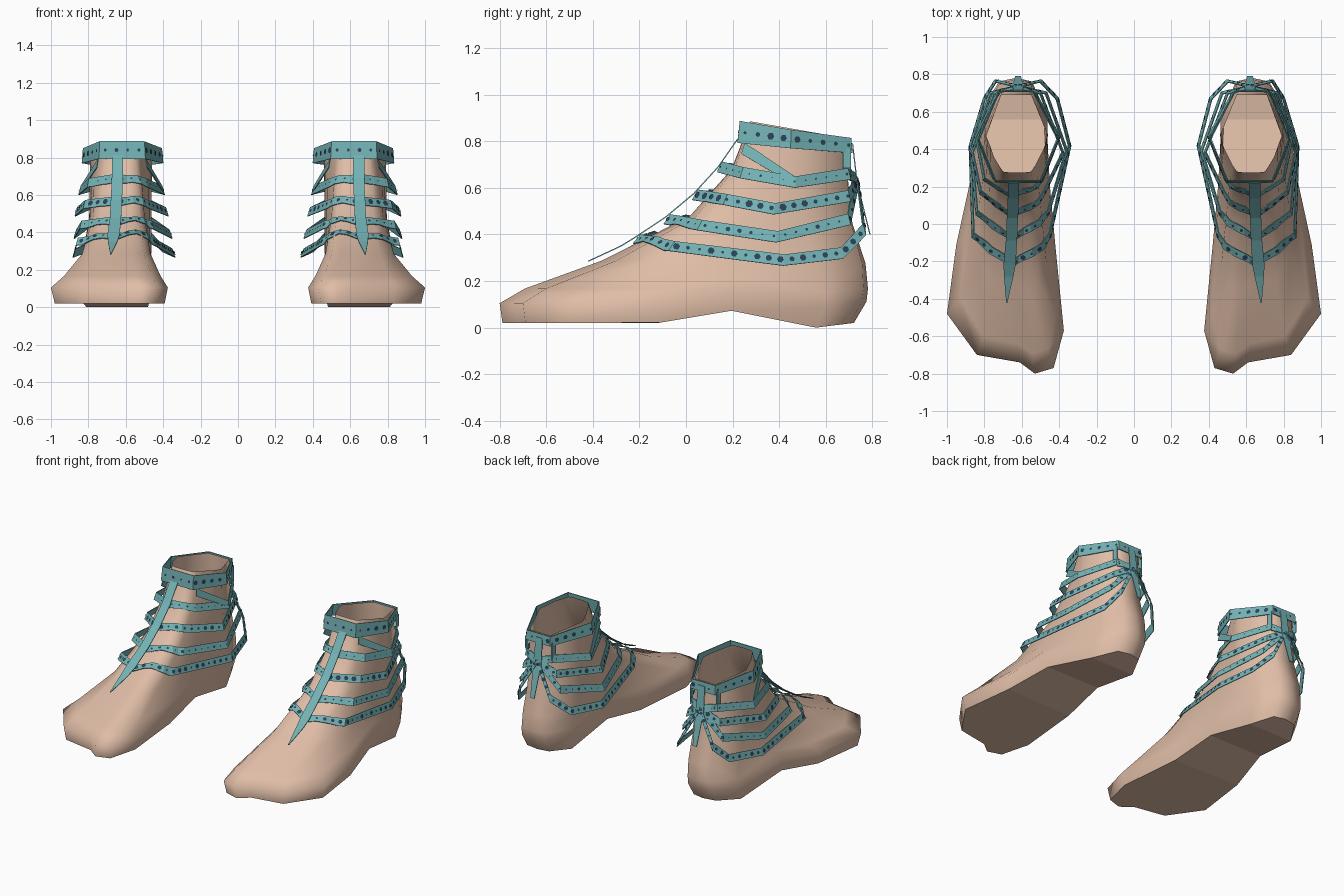
import bpy, bmesh, math, random
from mathutils import Vector
from mathutils.bvhtree import BVHTree

random.seed(4)
cube = bpy.data.objects.get("Cube")
if cube:
    bpy.data.objects.remove(cube, do_unlink=True)


def make_material(name, colour):
    mat = bpy.data.materials.new(name)
    mat.use_nodes = True
    mat.diffuse_color = (*colour, 1)
    mat.node_tree.nodes["Principled BSDF"].inputs["Base Color"].default_value = (*colour, 1)
    return mat


skin = make_material("skin", (0.74, 0.51, 0.385))
teal = make_material("teal leather", (0.175, 0.45, 0.465))
navy = make_material("navy stud", (0.025, 0.055, 0.10))


def finish(bm, name, mat, thickness=0.0, smooth=False):
    """Turn a bmesh into an object mirrored to the other foot."""
    mesh = bpy.data.meshes.new(name)
    bm.to_mesh(mesh)
    bm.free()
    obj = bpy.data.objects.new(name, mesh)
    bpy.context.collection.objects.link(obj)
    mesh.materials.append(mat)
    if smooth:
        bpy.ops.object.select_all(action="DESELECT")
        obj.select_set(True)
        bpy.context.view_layer.objects.active = obj
        bpy.ops.object.shade_smooth_by_angle(angle=math.radians(76))
    if thickness:
        solid = obj.modifiers.new("thickness", "SOLIDIFY")
        solid.thickness = thickness
        solid.offset = 0
    mirror = obj.modifiers.new("other foot", "MIRROR")
    mirror.use_mirror_merge = False


# Foot: widest outline and ankle opening, from inner heel round the toes to the heel centre
outline = [(.545, .755), (.47, .60), (.45, .21), (.42, -.12), (.375, -.57), (.43, -.77), (.53, -.80),
           (.61, -.74), (.84, -.70), (1.0, -.48), (.95, -.11), (.88, .21), (.82, .60), (.725, .755),
           (.63, .775)]
opening = [(.55, .69), (.46, .47), (.48, .41), (.505, .36), (.53, .31), (.55, .28), (.59, .275),
           (.66, .275), (.70, .28), (.72, .31), (.75, .36), (.77, .42), (.79, .47), (.71, .69),
           (.63, .69)]
sole_profile = [(-.9, .02), (-.12, .02), (.21, .075), (.4, .02), (.56, 0), (.8, .03)]
# How far each layer has moved from outline to opening in x, y and z
layers = [(0, 0, 0), (.25, .1, .08), (.6, .41, .235), (.8, .76, .48), (.9, .925, .735), (1, 1, 1)]


def sole_height(y):
    for (y0, z0), (y1, z1) in zip(sole_profile, sole_profile[1:]):
        if y <= y1:
            return z0 + (z1 - z0) * (y - y0) / (y1 - y0)
    return z1


def lerp(a, b, t):
    return a + (b - a) * t


def build_foot():
    bm = bmesh.new()
    rings = [[]]
    for x, y in outline:
        sy = y * (.985 if y < 0 else .93)
        rings[0].append(bm.verts.new((.66 + (x - .66) * .94, sy, sole_height(sy))))
    for fx, fy, fz in layers:
        ring = []
        for (x0, y0), (x1, y1) in zip(outline, opening):
            heel = max(0, (y0 - .5) / .27) * max(0, math.sin(2 * math.pi * fz))
            z0 = sole_height(y0) + .085
            z1 = .885 - (y1 - .28) * .175
            ring.append(bm.verts.new((lerp(x0, x1, fx), lerp(y0, y1, fy) + .03 * heel,
                                      lerp(z0, z1, fz))))
        rings.append(ring)
    n = len(outline)
    for low, high in zip(rings, rings[1:]):
        for i in range(n):
            j = (i + 1) % n
            bm.faces.new((low[i], low[j], high[j], high[i]))
    # Flat, crisp-edged sole
    base = rings[0]
    sole = [bm.faces.new((base[0], base[-1], base[-2]))]
    for i in range(n // 2 - 1):
        sole.append(bm.faces.new((base[i], base[n - 2 - i], base[n - 3 - i], base[i + 1])))
    for face in sole:
        for edge in face.edges:
            edge.smooth = False
    bmesh.ops.recalc_face_normals(bm, faces=bm.faces[:])
    bm.normal_update()
    if sole[-1].normal.z > 0:
        bmesh.ops.reverse_faces(bm, faces=bm.faces[:])
    bm.normal_update()
    tree = BVHTree.FromBMesh(bm)
    finish(bm, "feet", skin, smooth=True)
    return tree


surface = build_foot()
studs = bmesh.new()
CENTRE = Vector((.63, .5, 0))
SIDEWAYS = Vector((1, 0, 0))
BACKWARDS = Vector((0, 1, 0))


def clear_skin(p, gap=.014):
    """Push a point out until it rests just above the skin."""
    spot, normal, _, _ = surface.find_nearest(p)
    if spot and (p - spot).dot(normal) < gap:
        return spot + normal * gap
    return p


def add_stud(p, along, across, radius):
    out = along.cross(across).normalized()
    if out.dot(p - Vector((CENTRE.x, CENTRE.y, p.z))) < 0:
        out = -out
    side = out.cross(along).normalized()
    ring = []
    for k in range(6):
        a = k * math.pi / 3
        ring.append(studs.verts.new(p + out * .006 + (along * math.cos(a) + side * math.sin(a)) * radius))
    studs.faces.new(ring)


def ribbon(name, path, widths, across=None, lean=1.2, stud_gap=0.0, stud_size=.012, steps=6):
    """Flat strap along a path; unless told otherwise its width leans in towards the leg."""
    bm = bmesh.new()
    rows = []
    for i in range(len(path) - 1):
        last = i == len(path) - 2
        for s in range(steps + last):
            t = s / steps
            p = Vector(path[i]).lerp(Vector(path[i + 1]), t)
            w = lerp(widths[i], widths[i + 1], t) / 2
            d = across or Vector(((CENTRE.x - p.x) * lean, (CENTRE.y - p.y) * lean, 1)).normalized()
            rows.append((clear_skin(p - d * w), clear_skin(p + d * w)))
    verts = [(bm.verts.new(a), bm.verts.new(b)) for a, b in rows]
    for (a, b), (c, d) in zip(verts, verts[1:]):
        bm.faces.new((a, c, d, b))
    finish(bm, name, teal, thickness=.005)
    # Studs of uneven size spaced along the middle
    travelled, target = 0, stud_gap / 2
    for (a, b), (c, d) in zip(rows, rows[1:]):
        p, q = (a + b) / 2, (c + d) / 2
        length = (q - p).length
        while stud_gap and length and target <= travelled + length:
            t = (target - travelled) / length
            add_stud(p.lerp(q, t), (q - p).normalized(), lerp(b - a, d - c, t),
                     stud_size * random.uniform(.45, 1.15))
            target += stud_gap
        travelled += length


# Ankle band
band = [(.50, .228, .84), (.74, .228, .84), (.83, .45, .81), (.72, .71, .782),
        (.54, .71, .782), (.405, .45, .81), (.50, .228, .84)]
ribbon("ankle_band", band, [.095, .095, .08, .065, .065, .08, .095], lean=.4,
       stud_gap=.06, stud_size=.015)

# Chevron straps: stud size, front point, then (inner x, outer x, y, z) stations to the back knot
straps = {
    "upper_strap": (.006, (.145, .69), [(.49, .80, .24, .665), (.40, .845, .47, .625),
                                        (.53, .73, .70, .66)]),
    "middle_strap": (.015, (.04, .57), [(.48, .82, .17, .55), (.38, .865, .38, .51),
                                        (.50, .75, .70, .565)]),
    "lower_strap": (.01, (-.08, .465), [(.46, .84, .06, .44), (.36, .87, .39, .39),
                                        (.47, .77, .70, .465)]),
    "bottom_strap": (.014, (-.21, .38), [(.45, .86, -.06, .35), (.345, .875, .42, .29),
                                         (.41, .80, .67, .32), (.50, .74, .765, .42)]),
}
for name, (size, (fy, fz), stations) in straps.items():
    stations = stations + [(.62, .62, .735, .64)]
    inner = [(xi, y, z) for xi, xo, y, z in stations]
    outer = [(xo, y, z) for xi, xo, y, z in stations]
    path = inner[::-1] + [(.65, fy, fz)] + outer
    ribbon(name, path, [.05] * len(path), stud_gap=.05, stud_size=size)

# Slanting straps to the upper strap, and short posts behind them
for side, x0, x1, x2 in (("inner", .49, .405, .53), ("outer", .75, .84, .73)):
    ribbon(side + "_slant_strap", [(x0, .245, .77), (x1, .46, .635)], [.05, .04])
    ribbon(side + "_back_post", [(x2, .69, .77), (x2, .69, .65)], [.035, .035], across=BACKWARDS)

# Front spine tapering to a point over the instep
spine = [(.645, .222, .81), (.645, .138, .69), (.65, .033, .575), (.655, -.087, .475),
         (.665, -.215, .39), (.67, -.28, .35), (.68, -.42, .285)]
ribbon("front_spine", spine, [.06, .06, .06, .06, .065, .05, .006], across=SIDEWAYS)

# Back spine with its hanging tail
ribbon("back_spine", [(.62, .715, .79), (.62, .735, .62), (.62, .79, .40)], [.05, .06, .03],
       across=SIDEWAYS)

finish(studs, "strap_studs", navy)
